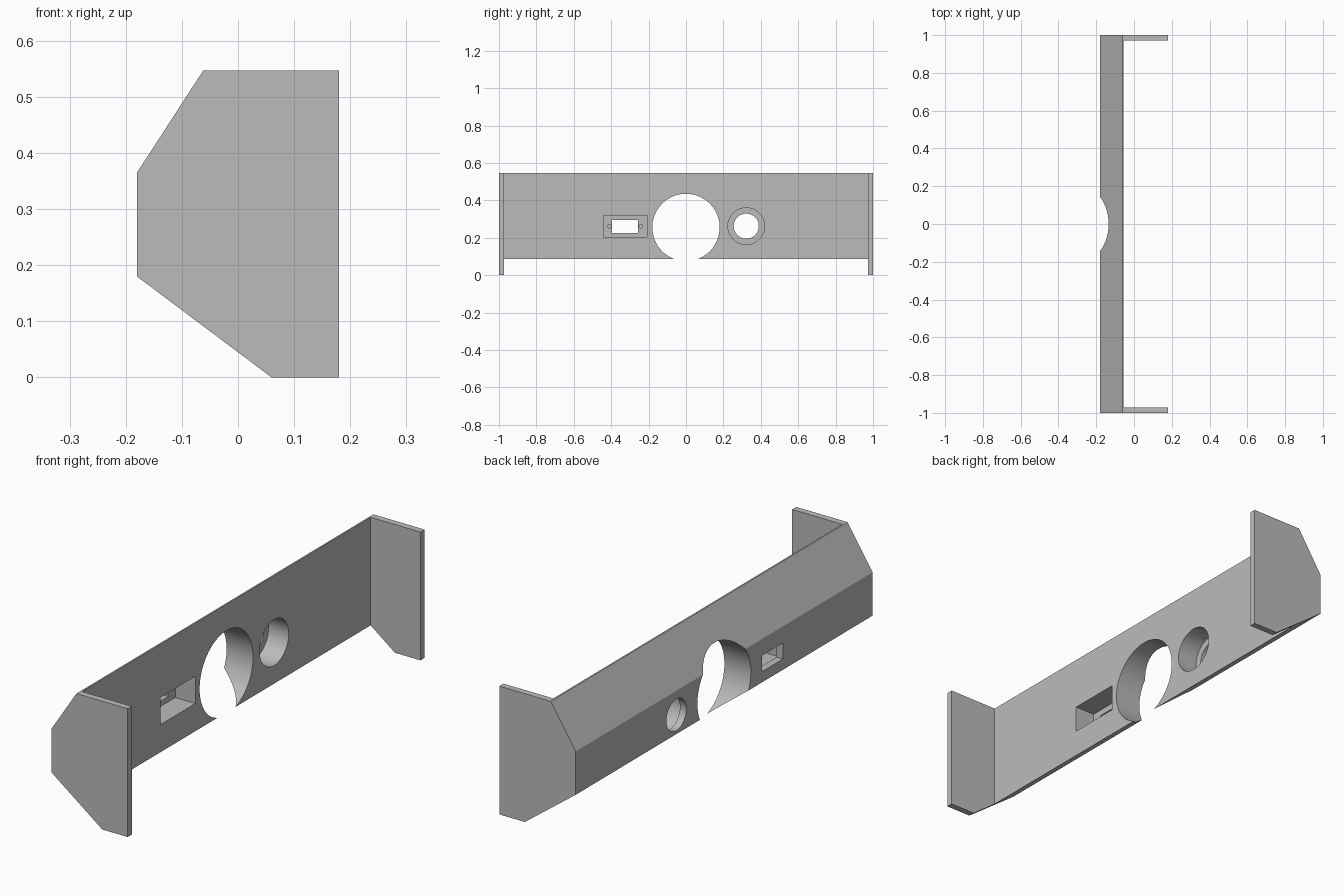
import bpy, bmesh, math
from mathutils import Matrix, Vector

if "Cube" in bpy.data.objects:
    bpy.data.objects.remove(bpy.data.objects["Cube"], do_unlink=True)

BACK, INNER, LIP = -0.18, -0.055, 0.03   # outer wall, inner wall, floor thickness
END = 0.972                              # inside face of the end plates

grey = bpy.data.materials.new("plain grey")
grey.use_nodes = True
grey.diffuse_color = (0.5, 0.5, 0.5, 1)
grey.node_tree.nodes["Principled BSDF"].inputs["Base Color"].default_value = (0.5, 0.5, 0.5, 1)


def make(name, bm):
    bmesh.ops.recalc_face_normals(bm, faces=bm.faces)
    mesh = bpy.data.meshes.new(name)
    bm.to_mesh(mesh)
    bm.free()
    mesh.materials.append(grey)
    obj = bpy.data.objects.new(name, mesh)
    bpy.context.collection.objects.link(obj)
    return obj


def box(name, x, y, z):
    bm = bmesh.new()
    spans = (x, y, z)
    centre = Vector([(a + b) / 2 for a, b in spans])
    size = [b - a for a, b in spans]
    bmesh.ops.create_cube(bm, size=1, matrix=Matrix.Translation(centre) @ Matrix.Diagonal((*size, 1)))
    return make(name, bm)


def bore(name, x, y, z, radius, sides=96):
    bm = bmesh.new()
    place = Matrix.Translation(((x[0] + x[1]) / 2, y, z)) @ Matrix.Rotation(math.pi / 2, 4, "Y")
    bmesh.ops.create_cone(bm, cap_ends=True, segments=sides, radius1=radius, radius2=radius,
                          depth=x[1] - x[0], matrix=place)
    return make(name, bm)


# Housing: one chamfered outline extruded along the full length
outline = [(BACK, 0.18), (BACK, 0.365), (-0.062, 0.547), (0.18, 0.547), (0.18, 0), (0.06, 0)]
bm = bmesh.new()
face = bm.faces.new([bm.verts.new((x, -1, z)) for x, z in outline])
ext = bmesh.ops.extrude_face_region(bm, geom=[face])
bmesh.ops.translate(bm, vec=(0, 2, 0), verts=[v for v in ext["geom"] if isinstance(v, bmesh.types.BMVert)])
housing = make("panel_housing", bm)

# Cutters: open space between the end plates, main hole, stepped hole, switch recess
through, floor = (-0.4, 0.1), BACK + LIP
cutters = [
    box("open_space", (INNER, 0.4), (-END, END), (-0.2, 0.8)),
    bore("main_hole", through, 0, 0.255, 0.18, 128),
    bore("round_recess", (floor, 0.1), 0.322, 0.262, 0.098),
    bore("round_hole", through, 0.322, 0.262, 0.067),
    box("switch_recess", (floor, 0.1), (-0.442, -0.208), (0.204, 0.32)),
    box("switch_window", through, (-0.396, -0.256), (0.226, 0.294)),
]
for y in (-0.409, -0.242):
    cutters.append(bore("screw_hole", (floor - 0.015, 0.1), y, 0.262, 0.01, 24))

for cutter in cutters:
    cutter.hide_render = True
    mod = housing.modifiers.new(cutter.name, "BOOLEAN")
    mod.operation, mod.solver, mod.object = "DIFFERENCE", "EXACT", cutter

# Bake the cuts and remove the cutters
bpy.context.view_layer.update()
baked = bpy.data.meshes.new_from_object(housing.evaluated_get(bpy.context.evaluated_depsgraph_get()))
housing.modifiers.clear()
housing.data = baked
for cutter in cutters:
    bpy.data.objects.remove(cutter, do_unlink=True)

# Smooth bores with crisp edges
bpy.ops.object.select_all(action="DESELECT")
housing.select_set(True)
bpy.context.view_layer.objects.active = housing
bpy.ops.object.shade_smooth_by_angle(angle=math.radians(30))
